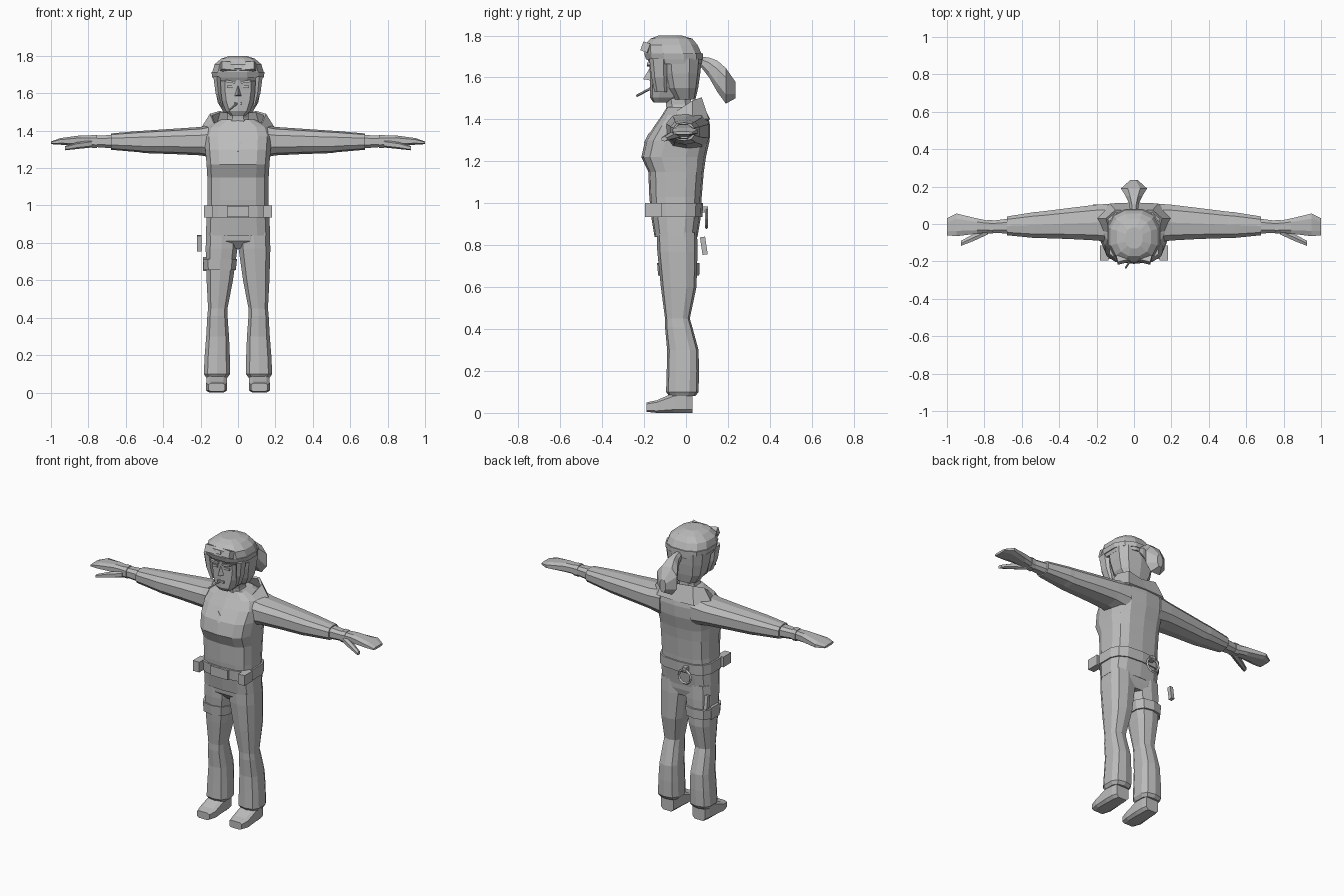
import bpy, bmesh, math
from mathutils import Vector, Matrix

grey = bpy.data.materials.new("plain_grey")
grey.diffuse_color = (0.5, 0.5, 0.5, 1)


def finish(name, bm, mirror=False):
    bmesh.ops.recalc_face_normals(bm, faces=bm.faces)
    me = bpy.data.meshes.new(name)
    bm.to_mesh(me)
    bm.free()
    me.materials.append(grey)
    ob = bpy.data.objects.new(name, me)
    bpy.context.collection.objects.link(ob)
    if mirror:
        ob.modifiers.new("mirror", 'MIRROR').use_mirror_merge = False
    return ob


def spow(v, e):
    return math.copysign(abs(v) ** e, v)


def tube(name, axis, rows, n=10, e=0.7, mirror=False):
    """Loft of rounded-box rings; each row is (position, a0, a1, b0, b1)."""
    shape = []
    for i in range(n):
        t = 2 * math.pi * (i + 0.5) / n
        shape.append((spow(math.cos(t), e), spow(math.sin(t), e)))
    ma = max(abs(p[0]) for p in shape)
    mb = max(abs(p[1]) for p in shape)
    bm = bmesh.new()
    rings = []
    for t, a0, a1, b0, b1 in rows:
        ring = []
        for u, v in shape:
            a = (a0 + a1) / 2 + (a1 - a0) / 2 * u / ma
            b = (b0 + b1) / 2 + (b1 - b0) / 2 * v / mb
            co = {'x': (t, a, b), 'y': (a, t, b), 'z': (a, b, t)}[axis]
            ring.append(bm.verts.new(co))
        rings.append(ring)
    for r, s in zip(rings, rings[1:]):
        for i in range(n):
            j = (i + 1) % n
            bm.faces.new((r[i], r[j], s[j], s[i]))
    bm.faces.new(rings[0])
    bm.faces.new(rings[-1])
    return finish(name, bm, mirror)


def sym(rows):
    """Rows (z, half width, y front, y back) centred on x = 0."""
    return [(z, -w, w, f, b) for z, w, f, b in rows]


def box(name, center, size, rot=(0, 0, 0), mirror=False):
    bm = bmesh.new()
    bmesh.ops.create_cube(bm, size=1)
    m = Matrix.Translation(center)
    for ang, ax in zip(rot, 'XYZ'):
        m = m @ Matrix.Rotation(ang, 4, ax)
    bm.transform(m @ Matrix.Diagonal((*size, 1)))
    return finish(name, bm, mirror)


def rod(name, a, b, r, n=6):
    a, b = Vector(a), Vector(b)
    bm = bmesh.new()
    bmesh.ops.create_cone(bm, cap_ends=True, segments=n, radius1=r, radius2=r,
                          depth=(b - a).length)
    rot = (b - a).to_track_quat('Z', 'Y').to_matrix().to_4x4()
    bm.transform(Matrix.Translation((a + b) / 2) @ rot)
    return finish(name, bm)


# Jacket body
tube("jacket", 'z', sym([
    (0.84, .172, -.15, .055), (0.93, .168, -.165, .07), (1.03, .162, -.175, .075),
    (1.15, .164, -.18, .085), (1.22, .168, -.213, .095), (1.30, .175, -.195, .113),
    (1.37, .18, -.15, .115), (1.42, .165, -.115, .105), (1.46, .09, -.09, .06)]), 14, 0.65)
tube("hips", 'z', sym([(0.77, .10, -.10, .04), (0.81, .16, -.135, .05),
                       (0.86, .165, -.14, .052)]), 12)

# Open collar
top = [(0, .07, 1.49), (.10, .075, 1.505), (.15, .03, 1.49), (.125, -.06, 1.43),
       (.08, -.13, 1.38), (0, -.18, 1.33)]
low = [(0, .115, 1.40), (.13, .11, 1.40), (.20, .03, 1.41), (.17, -.08, 1.38),
       (.12, -.155, 1.33), (0, -.20, 1.29)]
bm = bmesh.new()
tv = [bm.verts.new(p) for p in top]
lv = [bm.verts.new(p) for p in low]
for i in range(len(top) - 1):
    bm.faces.new((tv[i], tv[i + 1], lv[i + 1], lv[i]))
collar = finish("collar", bm, True)
collar.modifiers.new("thickness", 'SOLIDIFY').thickness = 0.015

# Sleeves, wrists, hands
tube("sleeve", 'x', [
    (.11, -.10, .11, 1.25, 1.44), (.20, -.088, .103, 1.268, 1.42),
    (.35, -.08, .085, 1.275, 1.41), (.50, -.075, .066, 1.28, 1.40),
    (.53, -.075, .064, 1.285, 1.398), (.68, -.06, .04, 1.298, 1.385)], 10, 0.75, True)
tube("wrist", 'x', [(.66, -.052, .03, 1.305, 1.378), (.77, -.046, .016, 1.313, 1.372)],
     8, 0.75, True)
tube("glove_cuff", 'x', [(.755, -.052, .02, 1.307, 1.378), (.785, -.05, .022, 1.309, 1.377)],
     8, 0.75, True)
tube("hand", 'x', [
    (.77, -.045, .016, 1.315, 1.373), (.84, -.052, .03, 1.318, 1.375),
    (.95, -.065, .056, 1.325, 1.36), (1.0, -.06, .03, 1.328, 1.342)], 8, 0.7, True)
tube("thumb", 'x', [(.78, -.055, -.015, 1.31, 1.35), (.86, -.092, -.055, 1.302, 1.338),
                    (.925, -.117, -.09, 1.295, 1.318)], 6, 0.8, True)

# Trousers and shoes
tube("trouser_leg", 'z', [
    (.86, .0, .17, -.14, .053), (.77, .003, .173, -.137, .055), (.60, .027, .168, -.12, .05),
    (.45, .056, .16, -.10, .018), (.41, .056, .164, -.10, .03), (.30, .048, .17, -.09, .06),
    (.20, .044, .178, -.092, .062), (.10, .042, .183, -.095, .06),
    (.08, .055, .17, -.08, .045)], 10, 0.7, True)
tube("shoe", 'y', [
    (-.188, .07, .158, .005, .05), (-.14, .06, .17, 0, .06), (-.06, .06, .168, 0, .095),
    (.0, .062, .165, 0, .105), (.03, .068, .155, 0, .10)], 8, 0.45, True)

# Belt with pouches, thigh strap, ring and hanging tool
tube("belt", 'z', sym([(0.935, .176, -.178, .078), (1.0, .174, -.182, .082)]), 14, 0.65)
box("belt_pouch", (.16, -.155, .968), (.045, .08, .065), mirror=True)
box("buckle", (0, -.183, .968), (.12, .016, .06))
tube("thigh_strap", 'z', [(.655, -.183, -.012, -.133, .063),
                          (.715, -.187, -.005, -.138, .065)], 10, 0.7)
box("thigh_pouch", (-.165, -.03, .688), (.045, .08, .075))
bpy.ops.mesh.primitive_torus_add(location=(-.06, .098, .925), rotation=(math.pi / 2, 0, 0),
                                 major_segments=10, minor_segments=4,
                                 major_radius=.043, minor_radius=.008)
bpy.context.object.name = "belt_ring"
bpy.context.object.data.materials.append(grey)
box("ring_clip", (-.06, .09, .97), (.025, .03, .03))
box("hanging_tool", (-.207, .085, .797), (.022, .025, .085), (.15, 0, 0))

# Neck and face
tube("neck", 'z', sym([(1.40, .075, -.09, .04), (1.47, .055, -.095, .025),
                       (1.56, .055, -.11, .02)]), 8)
tube("face", 'z', sym([
    (1.48, .04, -.155, -.08), (1.505, .065, -.172, -.02), (1.56, .088, -.172, .02),
    (1.62, .098, -.172, .04), (1.70, .10, -.178, .04)]), 10, 0.7)
bm = bmesh.new()
v = [bm.verts.new(p) for p in [(-.018, -.168, 1.585), (.018, -.168, 1.585),
                               (0, -.205, 1.592), (0, -.17, 1.65)]]
for f in ((0, 1, 2), (0, 2, 3), (1, 3, 2), (0, 3, 1)):
    bm.faces.new([v[i] for i in f])
finish("nose", bm)
box("brow", (.042, -.176, 1.662), (.055, .018, .012), (0, -.15, 0), True)
box("eye", (.042, -.171, 1.635), (.036, .008, .014), mirror=True)
box("mouth", (0, -.173, 1.545), (.045, .009, .014))
rod("smoking_stick", (0, -.165, 1.55), (-.045, -.235, 1.512), .006)

# Hair: crown, sides and back, front locks, ponytail
tube("hair_crown", 'z', sym([
    (1.665, .128, -.172, .075), (1.71, .138, -.198, .076), (1.755, .125, -.197, .055),
    (1.785, .09, -.17, .03), (1.80, .045, -.13, -.02)]), 12, 0.8)
tube("hair_back", 'z', sym([
    (1.495, .075, -.06, .045), (1.55, .108, -.10, .058), (1.62, .122, -.12, .068),
    (1.69, .13, -.13, .075)]), 10, 0.7)
tube("front_lock", 'z', [(1.53, .08, .095, -.15, -.09), (1.60, .09, .12, -.165, -.09),
                         (1.69, .095, .132, -.175, -.09)], 6, 0.8, True)
tube("ponytail", 'y', [
    (.06, -.02, .02, 1.665, 1.70), (.11, -.026, .026, 1.60, 1.695),
    (.15, -.045, .045, 1.53, 1.68), (.19, -.07, .07, 1.475, 1.645),
    (.235, -.02, .02, 1.50, 1.58)], 8, 0.85)

# Headband with raised goggles
tube("headband", 'z', sym([(1.685, .138, -.19, .08), (1.715, .142, -.20, .08)]), 12, 0.8)
box("goggle_lens", (.052, -.185, 1.742), (.08, .035, .045), (-.35, 0, -.25), True)
box("goggle_bridge", (0, -.19, 1.738), (.035, .025, .02), (-.35, 0, 0))
